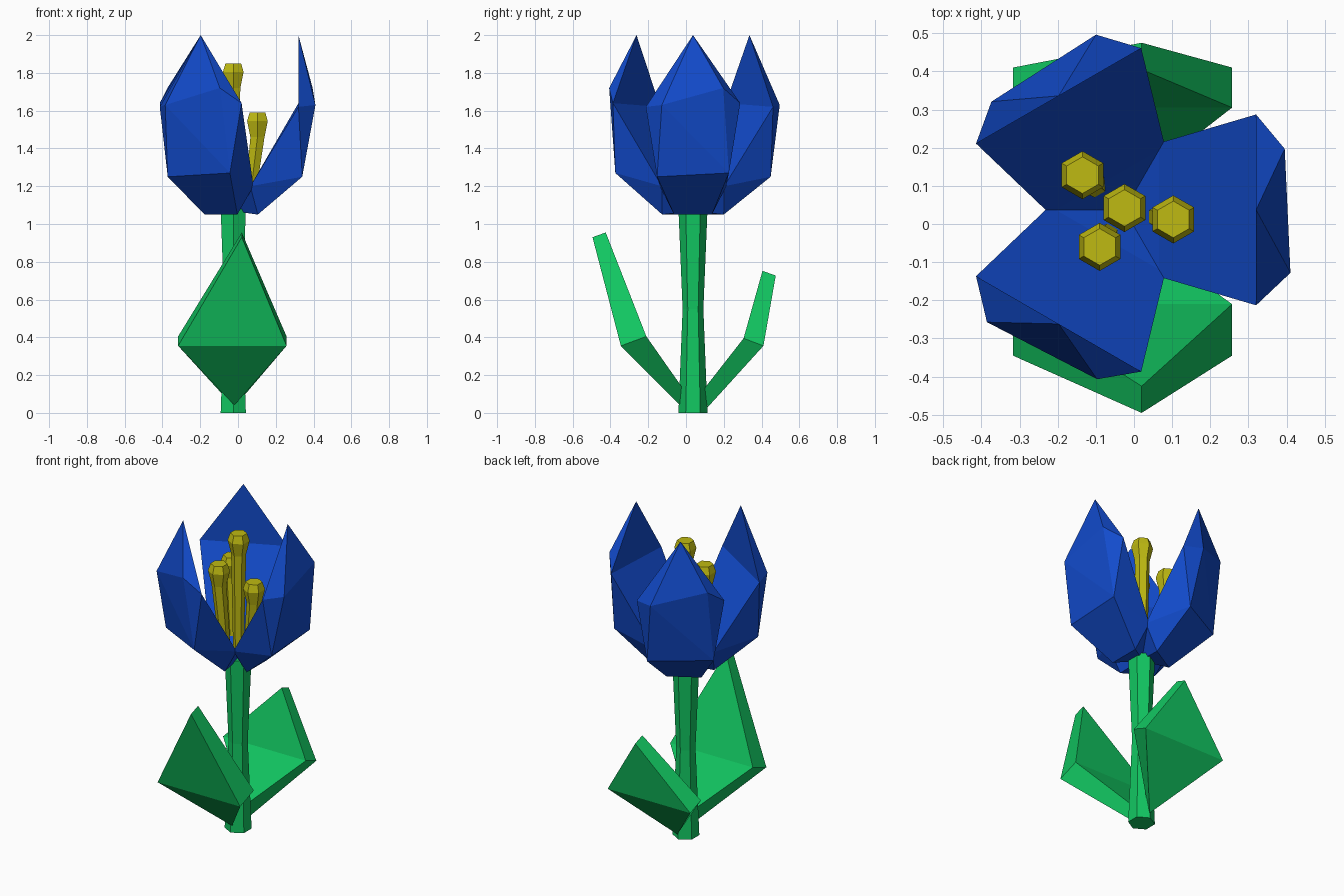
import bpy, bmesh, math
from mathutils import Matrix, Vector

if "Cube" in bpy.data.objects:
    bpy.data.objects.remove(bpy.data.objects["Cube"])

AXIS = Vector((-0.025, 0.037, 0))


def material(name, rgb):
    m = bpy.data.materials.new(name)
    m.diffuse_color = (*rgb, 1)
    m.use_nodes = True
    m.node_tree.nodes["Principled BSDF"].inputs["Base Color"].default_value = m.diffuse_color
    return m


GREEN = material("leaf_green", (0.006, 0.57, 0.12))
BLUE = material("petal_blue", (0.006, 0.07, 0.6))
YELLOW = material("pollen_yellow", (0.52, 0.49, 0.006))


def make(name, verts, faces, mat):
    mesh = bpy.data.meshes.new(name)
    mesh.from_pydata([tuple(v) for v in verts], [], faces)
    bm = bmesh.new()
    bm.from_mesh(mesh)
    bmesh.ops.recalc_face_normals(bm, faces=bm.faces)
    bm.to_mesh(mesh)
    bm.free()
    mesh.materials.append(mat)
    obj = bpy.data.objects.new(name, mesh)
    bpy.context.collection.objects.link(obj)
    return obj


def hex_column(name, rings, mat):
    """Hexagonal column through rings of (x, y, z, radius)."""
    verts, faces = [], []
    for x, y, z, r in rings:
        for i in range(6):
            a = math.radians(30 + 60 * i)
            verts.append((x + r * math.cos(a), y + r * math.sin(a), z))
    for k in range(len(rings) - 1):
        for i in range(6):
            j = (i + 1) % 6
            faces.append((k * 6 + i, k * 6 + j, k * 6 + 6 + j, k * 6 + 6 + i))
    n = len(verts)
    faces += [tuple(range(6)), tuple(range(n - 6, n))]
    return make(name, verts, faces, mat)


# Stem, pinched in the middle
cx, cy = AXIS.x, AXIS.y
hex_column("stem", [(cx, cy, 0, 0.077), (cx, cy, 0.55, 0.055), (cx, cy, 1.08, 0.077)], GREEN)

# Stamens with flared, chamfered heads
for i, (x, y, top) in enumerate([(-0.025, 0.042, 1.85), (0.103, 0.012, 1.59),
                                 (-0.09, -0.06, 1.68), (-0.135, 0.128, 1.65)]):
    bx, by = x + (cx - x) * 0.35, y + (cy - y) * 0.35
    hex_column(f"stamen_{i + 1}", [(bx, by, 1.09, 0.03), (x, y, top - 0.13, 0.043),
                                   (x, y, top - 0.045, 0.063), (x, y, top, 0.048)], YELLOW)

# Petals: thick faceted shells as (radial, tangential, height), turned three times
petal = [(0.345, 0, 2.0),
         (0.42, 0.16, 1.72), (0.435, -0.165, 1.63),    # outer shoulders
         (0.345, 0.25, 1.64), (0.345, -0.25, 1.62),    # side corners
         (0.365, 0.19, 1.27), (0.365, -0.19, 1.25),    # outer belly
         (0.13, 0.10, 1.05), (0.13, -0.10, 1.05),      # underside
         (0.09, 0.175, 1.2), (0.09, -0.175, 1.2),      # inner bowl
         (-0.01, 0, 1.07)]
petal_faces = [(0, 1, 2), (1, 2, 5), (2, 6, 5), (5, 6, 8, 7), (7, 8, 11),
               (0, 3, 4), (3, 4, 10, 9), (9, 10, 11)]
for s in (0, 1):
    petal_faces += [(0, 3 + s, 1 + s), (1 + s, 3 + s, 5 + s), (3 + s, 9 + s, 5 + s),
                    (5 + s, 9 + s, 7 + s), (9 + s, 11, 7 + s)]
for i in range(3):
    turn = Matrix.Rotation(math.radians(120 * i), 3, "Z")
    make(f"petal_{i + 1}", [AXIS + turn @ Vector(p) for p in petal], petal_faces, BLUE)


# Leaves: bent diamonds; each profile lists (y, z) at base, bend and tip
def leaf(name, outer, inner):
    verts = []
    for (b, m, t) in (outer, inner):
        verts += [(-0.02, *b), (-0.317, *m), (0.257, *m), (0.02, *t)]
    faces = [(0, 1, 2), (1, 3, 2), (4, 6, 5), (5, 6, 7),
             (0, 1, 5, 4), (1, 3, 7, 5), (3, 2, 6, 7), (2, 0, 4, 6)]
    make(name, verts, faces, GREEN)


leaf("front_leaf", [(-0.03, 0.04), (-0.345, 0.355), (-0.495, 0.93)],
     [(-0.01, 0.12), (-0.21, 0.405), (-0.425, 0.955)])
leaf("back_leaf", [(0.115, 0.03), (0.41, 0.355), (0.475, 0.727)],
     [(0.09, 0.12), (0.305, 0.395), (0.405, 0.752)])
